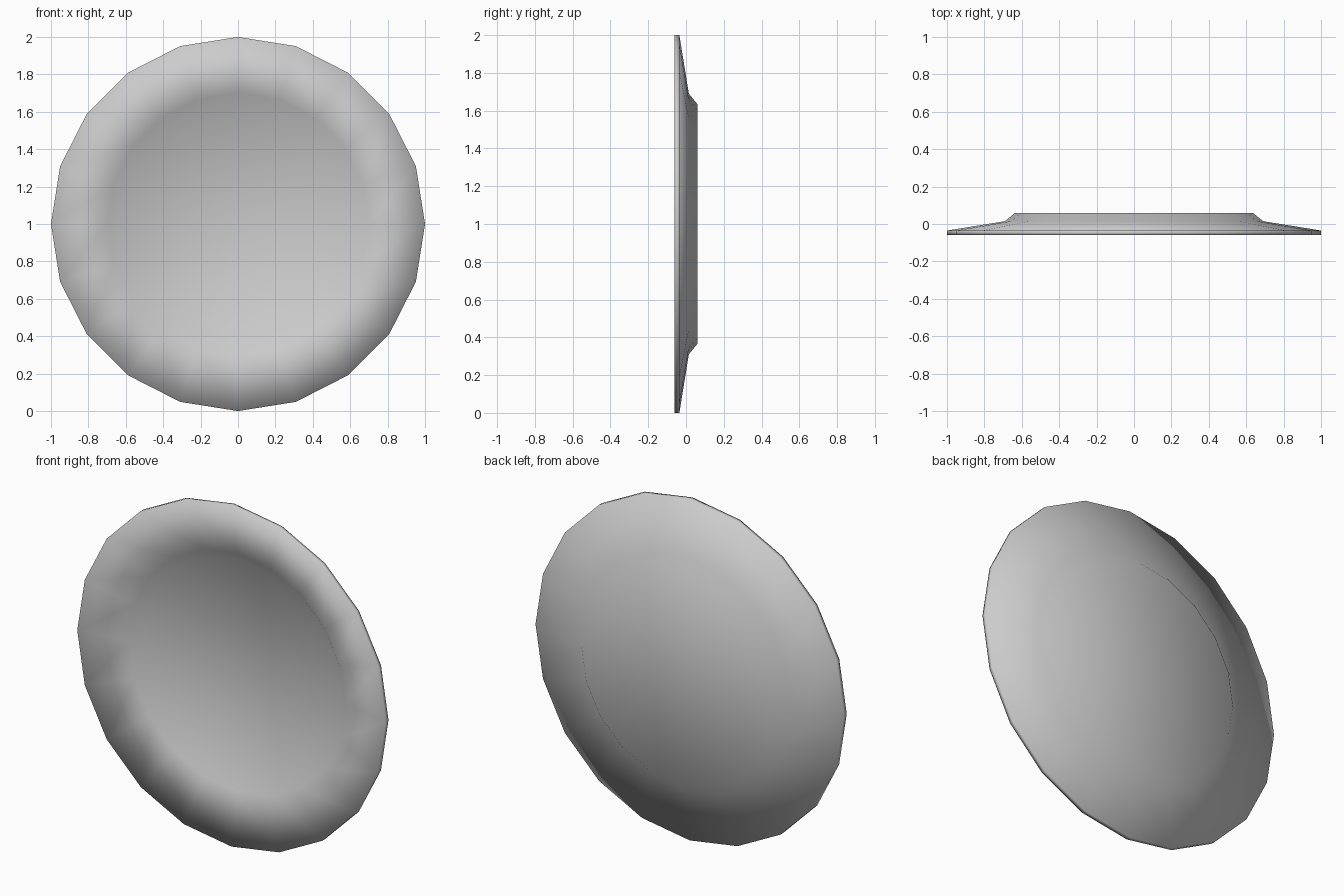
import bpy, bmesh, math

if "Cube" in bpy.data.objects:
    bpy.data.objects.remove(bpy.data.objects["Cube"])

SIDES = 20
# (radius, y) from the front floor, over the rim, to the back foot
PROFILE = [(0.64, 0.037), (0.70, -0.008), (1.0, -0.06),
           (1.0, -0.035), (0.69, 0.015), (0.635, 0.06)]

bm = bmesh.new()
rings = []
for r, y in PROFILE:
    rings.append([bm.verts.new((r * math.cos(2 * math.pi * i / SIDES), y,
                                1 + r * math.sin(2 * math.pi * i / SIDES)))
                  for i in range(SIDES)])

# Walls between neighbouring rings
for a, b in zip(rings, rings[1:]):
    for i in range(SIDES):
        j = (i + 1) % SIDES
        bm.faces.new((a[i], a[j], b[j], b[i]))

# Flat floor and flat foot
bm.faces.new(rings[0])
bm.faces.new(rings[-1])
bmesh.ops.recalc_face_normals(bm, faces=bm.faces[:])
for f in bm.faces:
    f.smooth = True

mesh = bpy.data.meshes.new("plate")
bm.to_mesh(mesh)
bm.free()
plate = bpy.data.objects.new("plate", mesh)
bpy.context.collection.objects.link(plate)
